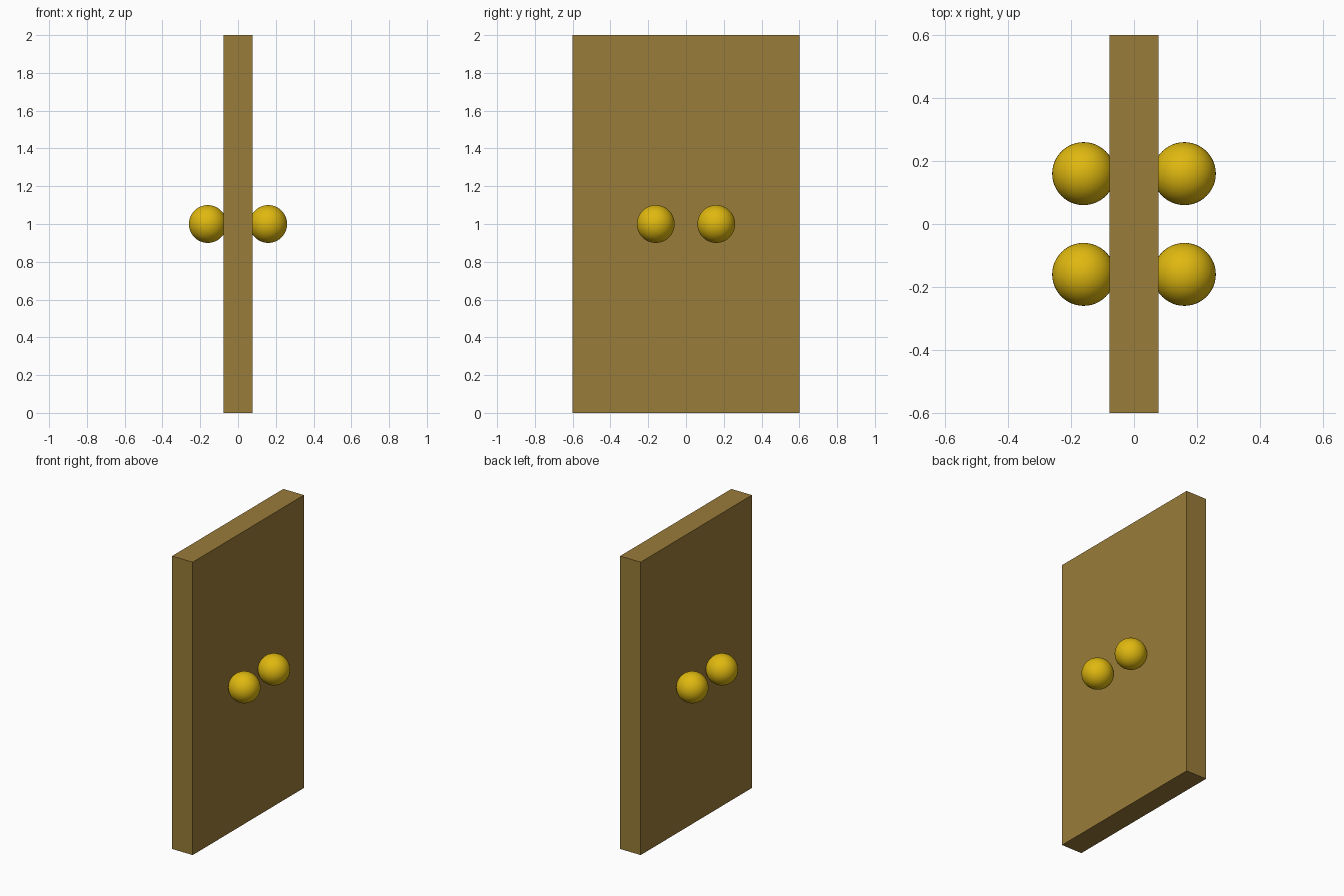
import bpy

if "Cube" in bpy.data.objects:
    bpy.data.objects.remove(bpy.data.objects["Cube"])


def make_material(name, rgb):
    mat = bpy.data.materials.new(name)
    mat.diffuse_color = (*rgb, 1.0)
    mat.use_nodes = True
    mat.node_tree.nodes["Principled BSDF"].inputs["Base Color"].default_value = mat.diffuse_color
    return mat


wood = make_material("brown wood", (0.32, 0.20, 0.041))
brass = make_material("yellow brass", (0.74, 0.48, 0.005))

# Door slab: thin along x, wide along y
bpy.ops.mesh.primitive_cube_add(size=1, location=(0, 0, 1))
door = bpy.context.object
door.name = "door_panel"
door.scale = (0.156, 1.2, 2.0)
bpy.ops.object.transform_apply(location=False, rotation=False, scale=True)
door.data.materials.append(wood)

# A pair of round knobs on each face, slightly sunk into the slab
for x, side in ((-0.16, "left"), (0.16, "right")):
    for y, end in ((-0.16, "front"), (0.16, "back")):
        bpy.ops.mesh.primitive_uv_sphere_add(
            segments=48, ring_count=24, radius=0.1, location=(x, y, 1.0))
        knob = bpy.context.object
        knob.name = f"knob_{side}_{end}"
        knob.data.materials.append(brass)
        bpy.ops.object.shade_smooth()
